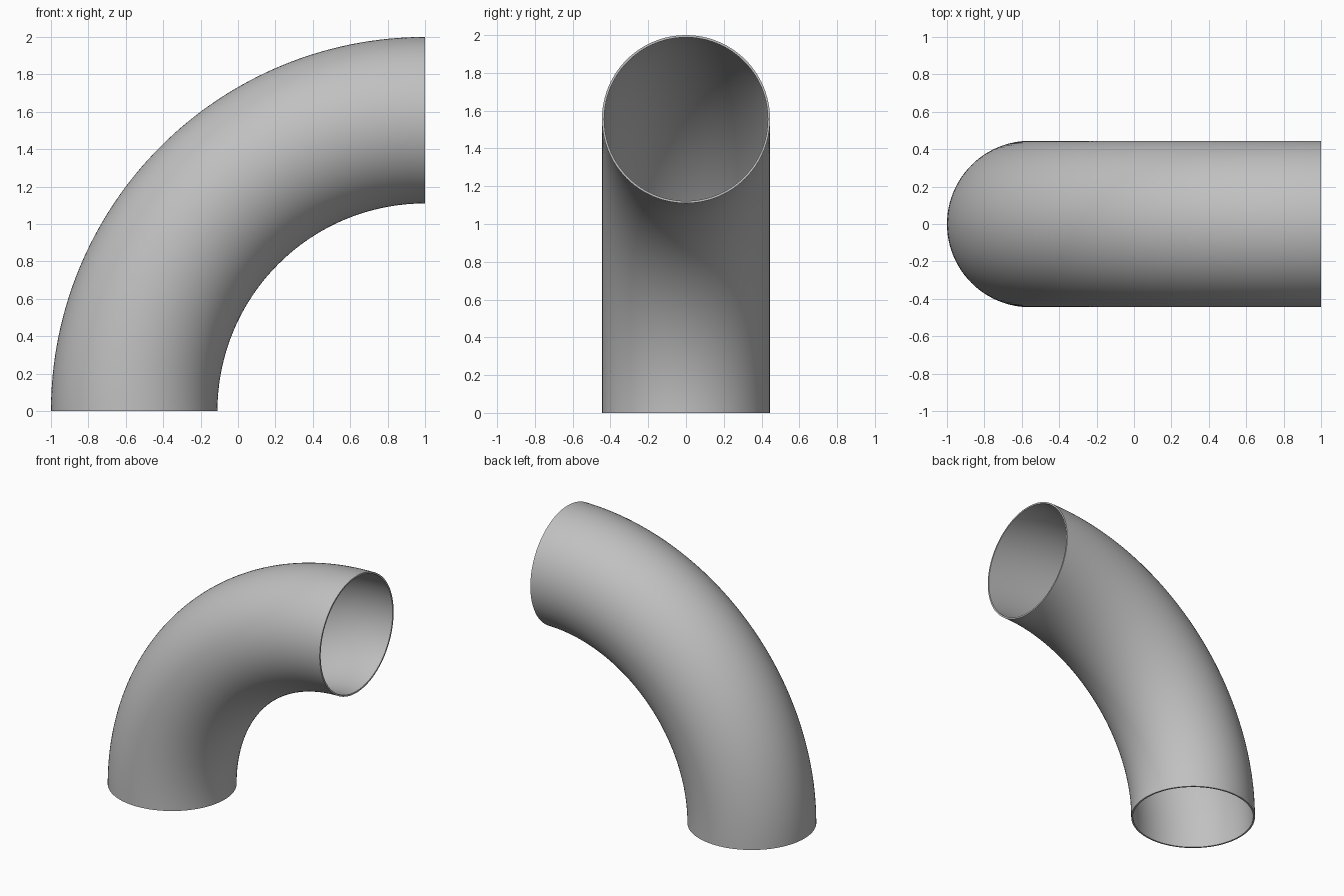
import bpy
import bmesh
from math import cos, sin, pi, radians

cube = bpy.data.objects.get("Cube")
if cube:
    bpy.data.objects.remove(cube, do_unlink=True)

BEND = 1.555      # radius of the bend centreline
OUTER = 0.445     # outside radius of the tube
WALL = 0.012      # wall thickness
SIDES = 96        # segments around the tube
STEPS = 64        # segments along the bend

# Plain grey metal
metal = bpy.data.materials.new("grey metal")
metal.use_nodes = True
grey = (0.53, 0.53, 0.53, 1)
metal.diffuse_color = grey
metal.node_tree.nodes["Principled BSDF"].inputs["Base Color"].default_value = grey


def ring(bm, radius, angle):
    """Circle of vertices across the tube at an angle along the bend."""
    verts = []
    for i in range(SIDES):
        a = 2 * pi * i / SIDES
        reach = BEND + radius * cos(a)
        verts.append(bm.verts.new((1 - reach * cos(angle), radius * sin(a), reach * sin(angle))))
    return verts


def bridge(bm, first, second):
    for i in range(SIDES):
        j = (i + 1) % SIDES
        bm.faces.new((first[i], first[j], second[j], second[i]))


# Quarter-turn pipe: outer skin, inner skin and the two end rims
bm = bmesh.new()
angles = [pi / 2 * s / STEPS for s in range(STEPS + 1)]
outer = [ring(bm, OUTER, a) for a in angles]
inner = [ring(bm, OUTER - WALL, a) for a in angles]
for s in range(STEPS):
    bridge(bm, outer[s], outer[s + 1])
    bridge(bm, inner[s + 1], inner[s])
bridge(bm, inner[0], outer[0])
bridge(bm, outer[-1], inner[-1])
bmesh.ops.recalc_face_normals(bm, faces=bm.faces[:])

mesh = bpy.data.meshes.new("pipe_elbow")
bm.to_mesh(mesh)
bm.free()
mesh.materials.append(metal)
elbow = bpy.data.objects.new("pipe_elbow", mesh)
bpy.context.collection.objects.link(elbow)

# Smooth walls with crisp rims
bpy.ops.object.select_all(action="DESELECT")
elbow.select_set(True)
bpy.context.view_layer.objects.active = elbow
bpy.ops.object.shade_smooth_by_angle(angle=radians(30))
